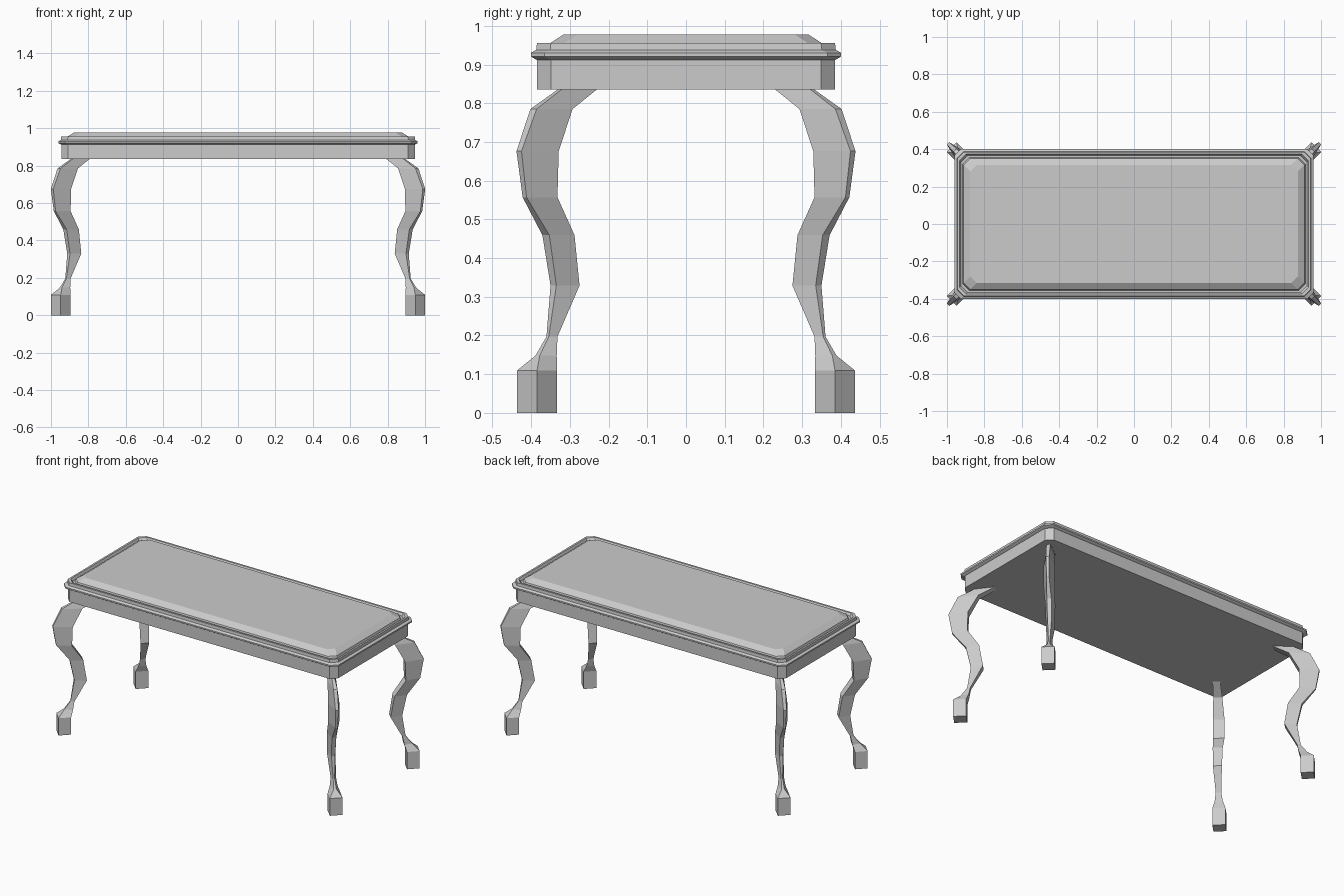
import bpy, bmesh

if "Cube" in bpy.data.objects:
    bpy.data.objects.remove(bpy.data.objects["Cube"])

DX = 0.563  # half length minus half depth: long side is offset by this much


def loft(name, rings):
    """Closed solid skinned through a list of equal-length point rings."""
    bm = bmesh.new()
    loops = [[bm.verts.new(p) for p in ring] for ring in rings]
    n = len(loops[0])
    for a, b in zip(loops, loops[1:]):
        for i in range(n):
            j = (i + 1) % n
            bm.faces.new((a[i], a[j], b[j], b[i]))
    bm.faces.new(loops[0][::-1])
    bm.faces.new(loops[-1])
    bmesh.ops.recalc_face_normals(bm, faces=bm.faces)
    mesh = bpy.data.meshes.new(name)
    bm.to_mesh(mesh)
    bm.free()
    ob = bpy.data.objects.new(name, mesh)
    bpy.context.collection.objects.link(ob)
    return ob


def clipped_rect(hy, z, c=0.036):
    """Rectangle ring with clipped corners."""
    hx = hy + DX - 0.003
    return [(hx, -hy + c, z), (hx, hy - c, z), (hx - c, hy, z), (-hx + c, hy, z),
            (-hx, hy - c, z), (-hx, -hy + c, z), (-hx + c, -hy, z), (hx - c, -hy, z)]


# Table top: apron, moulded lip, rim, groove and raised bevelled panel
profile = [(0.385, 0.835), (0.385, 0.912), (0.391, 0.915), (0.401, 0.921),
           (0.401, 0.930), (0.387, 0.938), (0.385, 0.956), (0.373, 0.956),
           (0.365, 0.940), (0.356, 0.940), (0.351, 0.955), (0.316, 0.978)]
loft("table_top", [clipped_rect(hy, z) for hy, z in profile])

# Cabriole leg sections: z, outer centre, outer half width, inner centre, inner half width
sections = [
    (0.835, 0.327, 0.005, 0.246, 0.015),
    (0.785, 0.394, 0.008, 0.311, 0.018),
    (0.676, 0.4315, 0.0065, 0.352, 0.023),
    (0.557, 0.417, 0.005, 0.355, 0.023),
    (0.459, 0.362, 0.009, 0.308, 0.020),
    (0.329, 0.3425, 0.0075, 0.293, 0.018),
    (0.197, 0.3575, 0.003, 0.343, 0.011),
    (0.148, 0.3835, 0.0055, 0.350, 0.016),
    (0.109, 0.411, 0.026, 0.359, 0.026),
    (0.0, 0.411, 0.026, 0.359, 0.026),
]

# Four legs, each set on the corner diagonal
for sy, end in ((-1, "front"), (1, "back")):
    for sx, side in ((-1, "left"), (1, "right")):
        rings = []
        for z, oc, oh, ic, ih in sections:
            corners = [(oc, oh), (oc, -oh), (ic, -ih), (ic, ih)]
            rings.append([(sx * (c + DX + h), sy * (c - h), z) for c, h in corners])
        loft(f"{end}_{side}_leg", rings)
